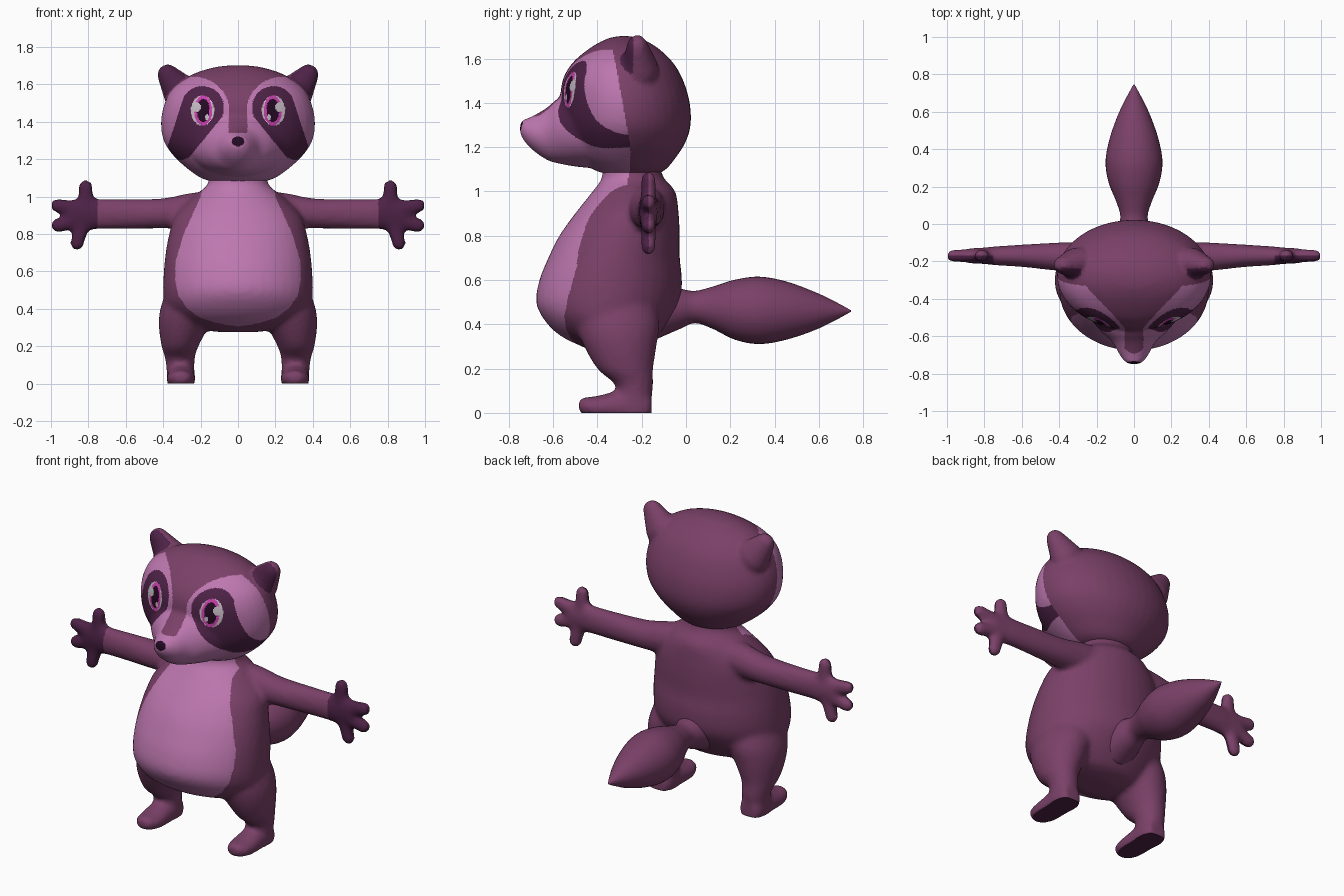
import bpy, bmesh, math
from mathutils import Vector, Matrix

if "Cube" in bpy.data.objects:
    bpy.data.objects.remove(bpy.data.objects["Cube"])

# ---------- materials (linear colours) ----------
COLOURS = [("plum fur", (0.195, 0.052, 0.138)), ("light pink fur", (0.51, 0.185, 0.43)),
           ("dark purple fur", (0.075, 0.016, 0.062)), ("near black", (0.018, 0.003, 0.017)),
           ("magenta iris", (0.6, 0.05, 0.42)), ("eye grey", (0.56, 0.5, 0.55))]
MATS = []
for n, c in COLOURS:
    m = bpy.data.materials.new(n)
    m.diffuse_color = (*c, 1)
    m.use_nodes = True
    m.node_tree.nodes["Principled BSDF"].inputs["Base Color"].default_value = m.diffuse_color
    MATS.append(m)
FUR, LIGHT, DARK, BLACK, IRIS, GREY = range(6)


def lerp_table(table, t):
    for (t0, v0), (t1, v1) in zip(table, table[1:]):
        if t0 <= t <= t1:
            return v0 + (v1 - v0) * (t - t0) / (t1 - t0)
    return 0


def resample(rows, n=6):
    """Catmull-Rom curve through the section rows."""
    out = []
    for i in range(len(rows) - 1):
        a, b, c, d = rows[max(i - 1, 0)], rows[i], rows[i + 1], rows[min(i + 2, len(rows) - 1)]
        for k in range(n):
            t = k / n
            out.append([0.5 * (2 * q + (r - p) * t + (2 * p - 5 * q + 4 * r - s) * t * t
                               + (3 * q - p - 3 * r + s) * t ** 3) for p, q, r, s in zip(a, b, c, d)])
    return out + [list(rows[-1])]


def loft(bm, axis, rows, sign=1, seg=40):
    """Oval rings along an axis; row = position, two centre values, two radii."""
    rings = []
    for t, a, b, ra, rb in resample(rows):
        ring = []
        for k in range(seg):
            w = math.tau * k / seg
            u = a + max(ra, .002) * math.cos(w)
            v = b + max(rb, .002) * math.sin(w)
            x, y, z = {'x': (t, u, v), 'y': (u, t, v), 'z': (u, v, t)}[axis]
            ring.append(bm.verts.new((x * sign, y, z)))
        rings.append(ring)
    for r, s in zip(rings, rings[1:]):
        for k in range(seg):
            j = (k + 1) % seg
            bm.faces.new((r[k], r[j], s[j], s[k]))
    bm.faces.new(rings[0])
    bm.faces.new(rings[-1])


def balls(bm, p0, p1, r0, r1, sign=1, squash=1, n=9):
    """Rounded stick made of overlapping balls."""
    for i in range(n):
        t = i / (n - 1)
        p = Vector(p0).lerp(Vector(p1), t)
        p.x *= sign
        r = r0 + (r1 - r0) * t
        mat = Matrix.Translation(p) @ Matrix.Diagonal((r, r * squash, r, 1))
        bmesh.ops.create_uvsphere(bm, u_segments=20, v_segments=12, radius=1, matrix=mat)


def finish(bm, name, voxel=0, smooth=0):
    bmesh.ops.recalc_face_normals(bm, faces=bm.faces)
    me = bpy.data.meshes.new(name)
    bm.to_mesh(me)
    bm.free()
    ob = bpy.data.objects.new(name, me)
    bpy.context.collection.objects.link(ob)
    if voxel:
        # fuse the overlapping parts into one soft skin
        r = ob.modifiers.new("fuse", 'REMESH')
        r.mode, r.voxel_size = 'VOXEL', voxel
        s = ob.modifiers.new("soften", 'SMOOTH')
        s.factor, s.iterations = 0.5, smooth
        ob.modifiers.new("refine", 'SUBSURF').levels = 1
        dg = bpy.context.evaluated_depsgraph_get()
        new = bpy.data.meshes.new_from_object(ob.evaluated_get(dg))
        ob.modifiers.clear()
        ob.data = new
        new.name = name
    for v in ob.data.vertices:
        v.co.z = max(v.co.z, 0)
    ob.data.materials.clear()
    for m in MATS:
        ob.data.materials.append(m)
    for p in ob.data.polygons:
        p.use_smooth = True
    ob.data.update()
    return ob


def paint(ob, rule):
    for p in ob.data.polygons:
        p.material_index = rule(p.center, p.normal)


# ---------- body: torso, arms, hands, legs, feet ----------
bm = bmesh.new()
loft(bm, 'z', [(z, 0, cy, rx, ry) for z, cy, rx, ry in [
    (.275, -.33, .1, .08), (.30, -.32, .25, .15), (.35, -.345, .34, .225), (.42, -.355, .39, .285),
    (.5, -.352, .4, .325), (.6, -.34, .397, .322), (.7, -.325, .387, .297), (.8, -.3, .368, .272),
    (.9, -.267, .335, .234), (1.0, -.235, .24, .187), (1.06, -.24, .165, .14), (1.13, -.25, .16, .13)]])
for s in (1, -1):
    loft(bm, 'x', [(.12, -.19, .93, .1, .1), (.25, -.18, .925, .085, .095), (.4, -.175, .91, .077, .081),
                   (.6, -.17, .907, .06, .08), (.74, -.17, .907, .051, .081), (.8, -.17, .907, .044, .09),
                   (.88, -.17, .905, .04, .08), (.91, -.17, .903, .03, .055)], s)
    for p0, p1 in [((.81, -.17, .95), (.815, -.17, 1.052)), ((.83, -.17, .87), (.86, -.17, .75)),
                   ((.87, -.17, .935), (.965, -.17, .952)), ((.87, -.17, .87), (.963, -.17, .845))]:
        balls(bm, p0, p1, .042, .039, s, .9)
    loft(bm, 'z', [(.55, .24, -.32, .12, .16), (.42, .26, -.31, .15, .19), (.32, .287, -.3, .137, .17),
                   (.2, .31, -.275, .099, .127), (.13, .31, -.235, .079, .088), (.06, .307, -.235, .075, .08),
                   (-.03, .305, -.24, .07, .075)], s)
    loft(bm, 'y', [(-.485, .305, .035, .025, .02), (-.465, .305, .03, .055, .04), (-.4, .305, .025, .077, .052),
                   (-.3, .305, .03, .076, .073), (-.2, .305, .03, .074, .085), (-.155, .305, .03, .05, .06)], s)
body = finish(bm, "body", .016, 5)

BELLY = [(.305, 0), (.32, .1), (.35, .2), (.4, .27), (.47, .32), (.56, .337), (.66, .333), (.8, .29),
         (.9, .245), (1.0, .2), (1.2, .17)]


def body_rule(c, n):
    x = abs(c.x)
    if x > .75 and c.y < -.17:
        return DARK                                   # palms
    if c.z < .004 and n.z < -.8:
        return DARK                                   # soles
    if c.y < -.26 and c.z > .305 and x < lerp_table(BELLY, c.z):
        return LIGHT                                  # belly
    return FUR


paint(body, body_rule)

# ---------- tail ----------
bm = bmesh.new()
loft(bm, 'y', [(y, 0, z, r, r) for y, z, r in [
    (-.14, .46, .13), (-.03, .47, .092), (.04, .478, .073), (.12, .475, .095), (.22, .466, .135), (.33, .463, .152),
    (.45, .462, .132), (.58, .46, .087), (.68, .46, .039), (.745, .46, .003)]])
finish(bm, "tail")

# ---------- head: skull, snout, ears ----------
bm = bmesh.new()
loft(bm, 'z', [(z, 0, cy, rx, ry) for z, cy, rx, ry in [
    (1.08, -.245, .14, .12), (1.10, -.255, .2, .165), (1.15, -.27, .272, .222), (1.22, -.27, .347, .267),
    (1.3, -.27, .398, .291), (1.4, -.275, .412, .292), (1.5, -.285, .392, .273), (1.58, -.285, .347, .228),
    (1.65, -.28, .25, .15), (1.69, -.28, .13, .075), (1.702, -.28, .03, .02)]])
loft(bm, 'y', [(y, 0, z, rx, rz) for y, z, rx, rz in [
    (-.75, 1.285, .02, .02), (-.737, 1.28, .048, .043), (-.70, 1.265, .077, .072), (-.63, 1.26, .117, .117),
    (-.57, 1.275, .18, .15), (-.48, 1.28, .25, .17), (-.35, 1.27, .3, .17)]])
for s in (1, -1):
    balls(bm, (.30, -.21, 1.55), (.376, -.22, 1.651), .1, .057, s, .85)
head = finish(bm, "head", .012, 7)


def oval(x, z, cx, cz, rx, rz):
    return ((x - cx) / rx) ** 2 + ((z - cz) / rz) ** 2 < 1


def head_rule(c, n):
    x, z = abs(c.x), c.z
    # nose
    if c.y < -.66 and oval(x, z, 0, 1.295, .033, .026):
        return BLACK
    # inner ears
    if x > .27 and z > 1.48 and c.y > -.34 and n.y < -.4:
        return DARK
    if c.y > -.25 - .08 * max(0, z - 1.2) / .44:
        return FUR
    # eyes
    if oval(x, z, .19, 1.46, .062, .08):
        if oval(x, z, .222, 1.478, .024, .026) or oval(x, z, .165, 1.425, .012, .014):
            return GREY
        if oval(x, z, .186, 1.46, .034, .062):
            return BLACK
        return IRIS if oval(x, z, .186, 1.46, .048, .08) else GREY
    # eye mask: tapered capsule running down and outwards
    dx, dz = .115, -.21
    t = min(1, max(0, ((x - .19) * dx + (z - 1.475) * dz) / (dx * dx + dz * dz)))
    if math.hypot(x - .19 - t * dx, z - 1.475 - t * dz) < .115 - .045 * t:
        return DARK
    # forehead, with a stripe down to the snout
    if z > 1.64 or (z > 1.34 and x < .05):
        return FUR
    if z > 1.45 and x < .235 and not oval(x, z, .235, 1.45, .19, .19):
        return FUR
    return LIGHT


paint(head, head_rule)
